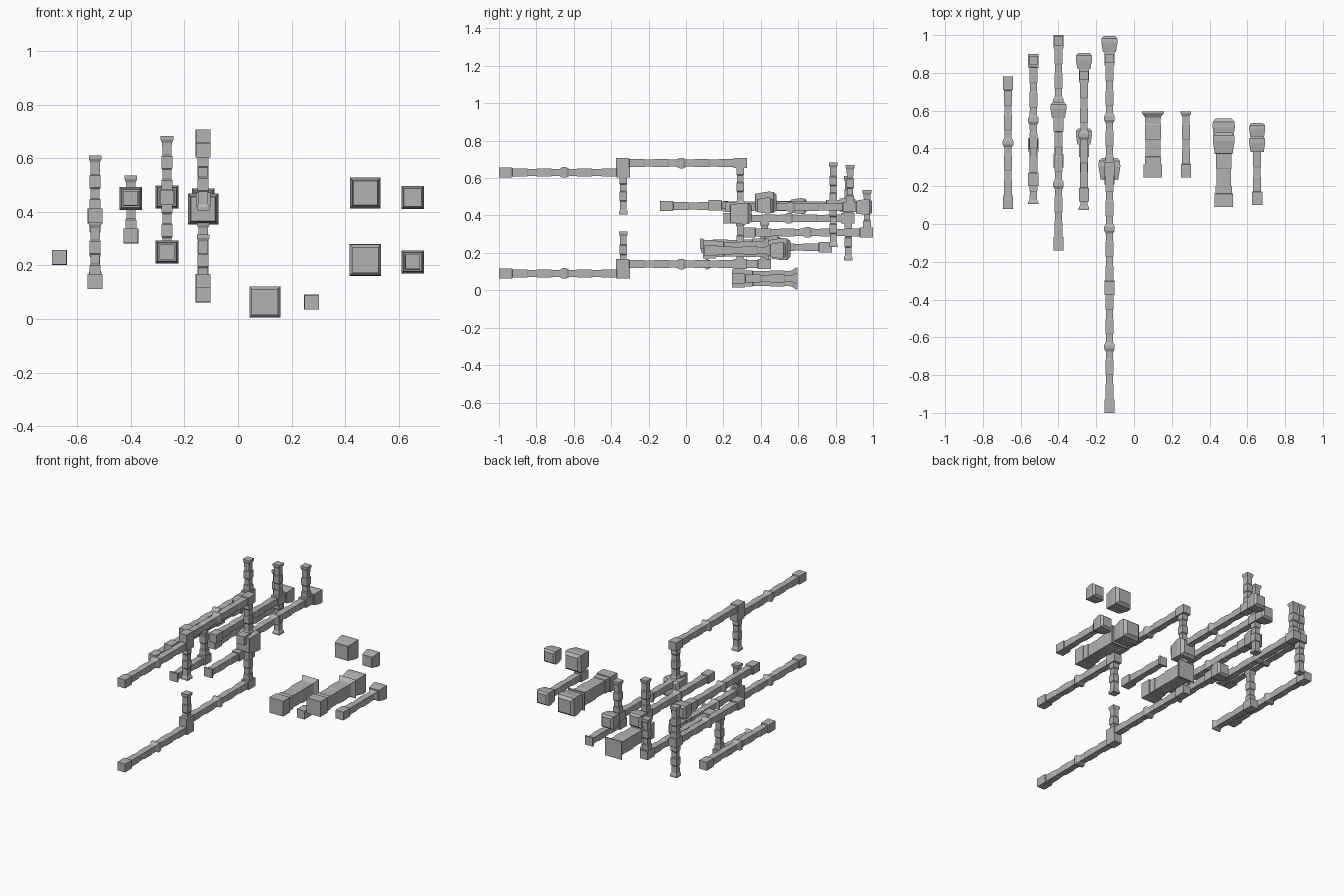
import bpy
import bmesh
from mathutils import Vector

cube = bpy.data.objects.get("Cube")
if cube:
    bpy.data.objects.remove(cube, do_unlink=True)

grey = bpy.data.materials.new("plain_grey")
grey.use_nodes = True
grey.diffuse_color = (0.45, 0.45, 0.45, 1)
grey.node_tree.nodes["Principled BSDF"].inputs["Base Color"].default_value = (0.45, 0.45, 0.45, 1)

# Profiles: (distance along the piece, half width)
BEAM = [(0, .027), (.07, .027), (.072, .021), (.15, .021), (.155, .0185), (.20, .0185),
        (.205, .021), (.28, .021), (.285, .0185), (.325, .0195), (.34, .028), (.35, .028)]
DUCT = [(0, .049), (.07, .049), (.071, .043), (.11, .043), (.112, .039), (.20, .039),
        (.205, .042), (.28, .042), (.285, .04), (.32, .042), (.343, .058), (.35, .058)]
POST = [(0, .0205), (.06, .0205), (.065, .017), (.10, .017), (.105, .0205),
        (.15, .0205), (.155, .017), (.20, .018), (.212, .0235), (.225, .0235)]
CAP = [(0, .78), (.02, .82), (.60, 1), (.85, .98), (1, .72)]


def square_loft(name, start, direction, profile):
    """Square section swept along an axis, with a half width at each step."""
    d = Vector(direction)
    u = Vector((1, 0, 0))
    v = d.cross(u)
    bm = bmesh.new()
    rings = []
    for t, h in profile:
        c = Vector(start) + d * t
        rings.append([bm.verts.new(c + u * a * h + v * b * h)
                      for a, b in ((-1, -1), (1, -1), (1, 1), (-1, 1))])
    for r, s in zip(rings, rings[1:]):
        for i in range(4):
            j = (i + 1) % 4
            bm.faces.new((r[i], r[j], s[j], s[i]))
    bm.faces.new(rings[0])
    bm.faces.new(rings[-1])
    bmesh.ops.recalc_face_normals(bm, faces=bm.faces)
    mesh = bpy.data.meshes.new(name)
    bm.to_mesh(mesh)
    bm.free()
    mesh.materials.append(grey)
    obj = bpy.data.objects.new(name, mesh)
    bpy.context.collection.objects.link(obj)
    return obj


def half_beam(name, x, y, z, sign=1, profile=BEAM):
    square_loft(name, (x, y, z), (0, sign, 0), profile)


def beam(name, x, y, z):
    """Two half beams meeting at their flared ends."""
    half_beam(name + "_front", x, y, z)
    half_beam(name + "_rear", x, y + .70, z, -1)


def post(name, x, y, z, signs):
    for s in signs:
        square_loft(name + ("_upper" if s > 0 else "_lower"), (x, y, z), (0, 0, s), POST)


def cap(name, x, y, z, size):
    """Junction box that narrows to the front and is chamfered at the rear."""
    square_loft(name, (x, y, z), (0, 1, 0), [(t * size, h * size / 2) for t, h in CAP])


A, B, C, D, E = (-.667, -.533, -.40, -.265, -.13)

# Outer single beam
beam("outer_beam", A, .08, .23)

# Second row: crossing post and a low half beam
beam("second_beam", B, .20, .385)
post("second_post", B, .867, .385, (1, -1))
half_beam("second_low_beam", B, .455, .14, -1)
post("second_low_post", B, .42, .14, (1,))

# Third row
beam("third_beam", C, -.14, .45)
cap("third_cap", C, .56, .45, .085)
beam("third_low_beam", C, .30, .31)
post("third_post", C, .968, .31, (1,))

# Fourth row
beam("fourth_beam", D, .12, .455)
cap("fourth_cap", D, .82, .455, .085)
post("fourth_post", D, .787, .457, (1, -1))
half_beam("fourth_low_beam", D, .425, .25, -1)
cap("fourth_low_cap", D, .42, .25, .085)

# Long row: stepped upper and lower runs joined by posts
for level, z_front, z_rear, s in (("upper", .63, .68, -1), ("lower", .09, .14, 1)):
    beam(level + "_front_run", E, -1, z_front)
    beam(level + "_rear_run", E, -.375, z_rear)
    post(level + "_step_post", E, -.335, z_front, (s,))
    post(level + "_centre_post", E, .29, z_rear, (s,))
cap("centre_box", E, .235, .41, .115)
beam("middle_run", E, .21, .445)
post("middle_post", E, .877, .445, (1,))
cap("middle_cap", E, .91, .445, .085)

# Loose pieces on the left side
half_beam("wide_duct", .10, .245, .063, 1, DUCT)
half_beam("small_duct", .275, .245, .063)
half_beam("capped_wide_duct", .475, .09, .22, 1, DUCT)
cap("wide_duct_cap", .475, .44, .22, .118)
half_beam("capped_small_duct", .652, .10, .213)
cap("small_duct_cap", .652, .45, .213, .085)
cap("loose_wide_cap", .475, .37, .47, .115)
cap("loose_small_cap", .652, .38, .453, .085)
